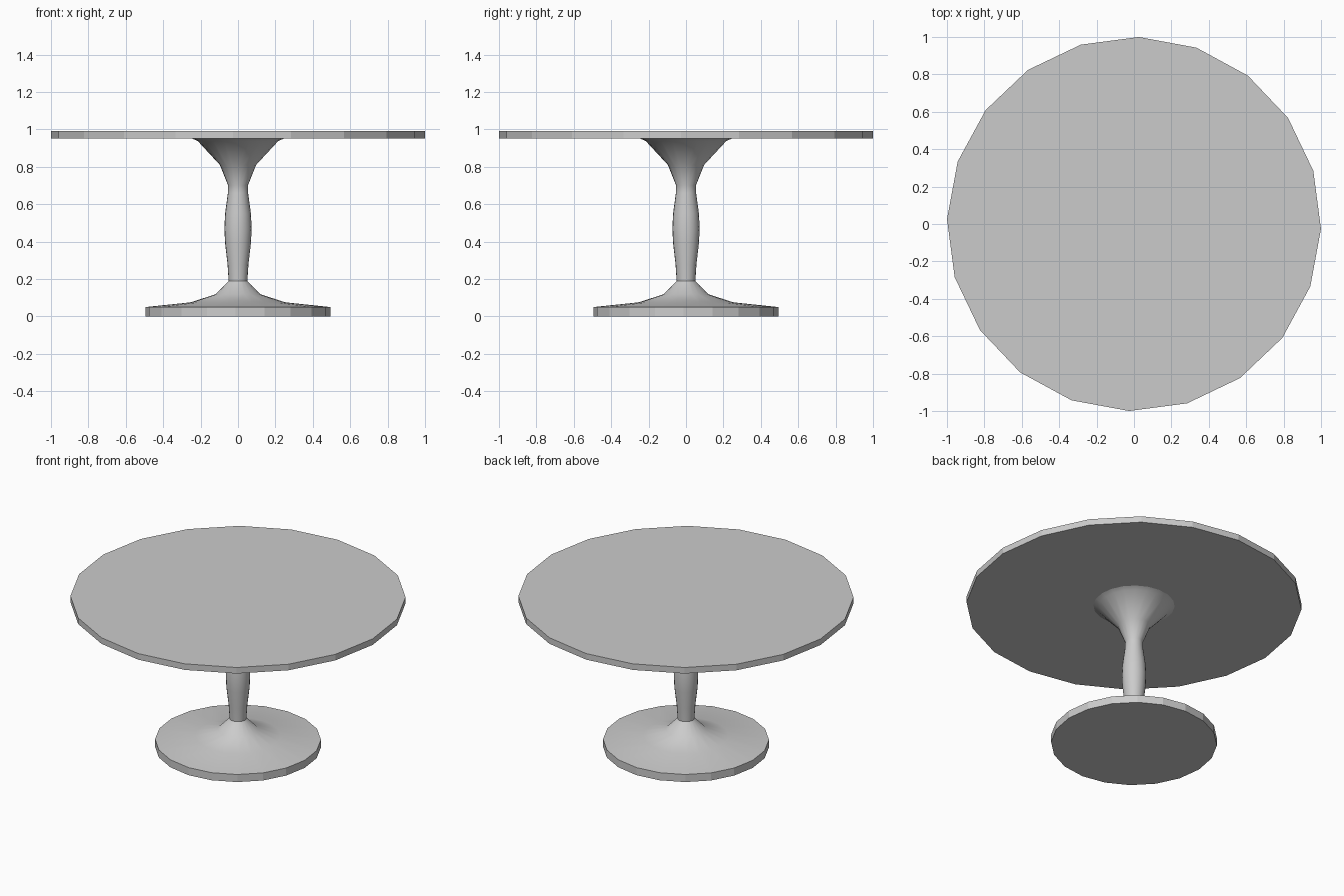
import bpy, bmesh
from math import cos, sin, radians, pi

if "Cube" in bpy.data.objects:
    bpy.data.objects.remove(bpy.data.objects["Cube"])

SIDES = 20
TURN = radians(-1.5)


def lathe(name, profile, smooth=True, cap_bottom=False, cap_top=False):
    """Spin an (r, z) profile, listed bottom to top, around the z axis."""
    bm = bmesh.new()
    rings = []
    for r, z in profile:
        rings.append([bm.verts.new((r * cos(TURN + 2 * pi * i / SIDES),
                                    r * sin(TURN + 2 * pi * i / SIDES), z))
                      for i in range(SIDES)])
    for low, high in zip(rings, rings[1:]):
        for i in range(SIDES):
            j = (i + 1) % SIDES
            face = bm.faces.new((low[i], low[j], high[j], high[i]))
            # upright outer rims stay faceted
            face.smooth = smooth and abs(low[i].co.z - high[i].co.z) > 0 \
                and (low[i].co.xy - high[i].co.xy).length > 1e-5
    if cap_bottom:
        bm.faces.new(rings[0][::-1])
    if cap_top:
        bm.faces.new(rings[-1])
    # crisp edges wherever the profile turns sharply
    for e in bm.edges:
        if len(e.link_faces) == 2 and e.calc_face_angle() > radians(35):
            e.smooth = False
    mesh = bpy.data.meshes.new(name)
    bm.to_mesh(mesh)
    bm.free()
    obj = bpy.data.objects.new(name, mesh)
    bpy.context.collection.objects.link(obj)
    return obj


# round foot with a flared upper surface
lathe("foot", [(0.495, 0), (0.495, 0.05), (0.255, 0.075), (0.12, 0.118),
               (0.05, 0.19)], cap_bottom=True)

# gently bulging stem that flares out under the top
lathe("stem", [(0.05, 0.19), (0.056, 0.28), (0.069, 0.39), (0.073, 0.47),
               (0.069, 0.55), (0.054, 0.66), (0.053, 0.70), (0.097, 0.81),
               (0.215, 0.937), (0.245, 0.951)])

# table top disc
lathe("table_top", [(1.0, 0.95), (1.0, 0.99)], smooth=False,
      cap_bottom=True, cap_top=True)
